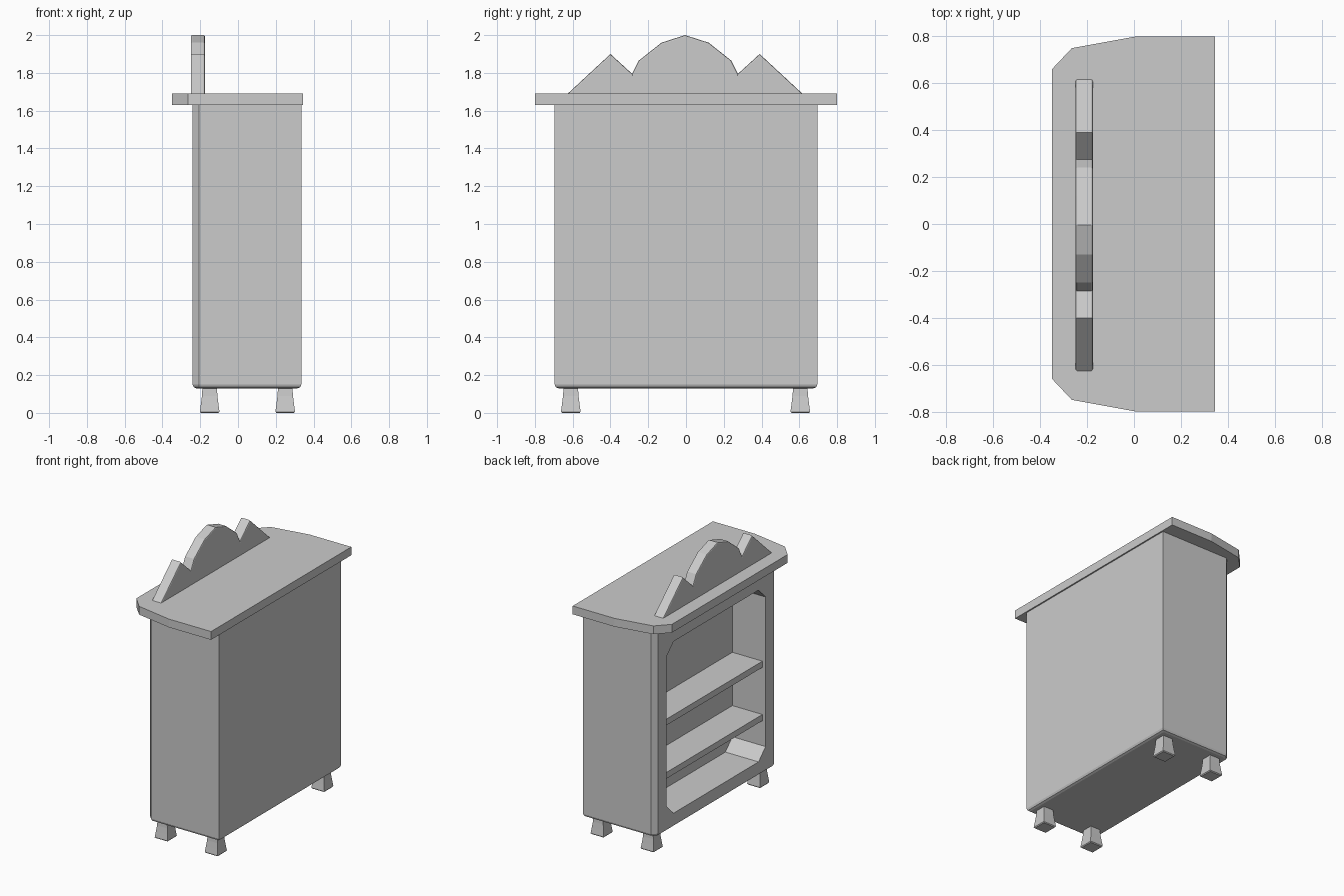
import bpy, bmesh
from mathutils import Vector

if "Cube" in bpy.data.objects:
    bpy.data.objects.remove(bpy.data.objects["Cube"])


def finish(name, bm):
    bmesh.ops.recalc_face_normals(bm, faces=bm.faces)
    mesh = bpy.data.meshes.new(name)
    bm.to_mesh(mesh)
    bm.free()
    ob = bpy.data.objects.new(name, mesh)
    bpy.context.collection.objects.link(ob)
    return ob


def prism(points, offset):
    """Extrude a closed 3D outline along an offset."""
    bm = bmesh.new()
    face = bm.faces.new([bm.verts.new(p) for p in points])
    ext = bmesh.ops.extrude_face_region(bm, geom=[face])
    verts = [g for g in ext["geom"] if isinstance(g, bmesh.types.BMVert)]
    bmesh.ops.translate(bm, verts=verts, vec=Vector(offset))
    return bm


def mirrored(half):
    """Complete an outline by mirroring it across y = 0."""
    return half + [(x, -y) for x, y in reversed(half)]


# Cabinet body: chamfered on the open side, rounded along the bottom
plan = mirrored([(0.335, 0.695), (-0.207, 0.695), (-0.24, 0.662)])
bm = prism([(x, y, 0.13) for x, y in plan], (0, 0, 1.505))
bottom = [e for e in bm.edges if all(v.co.z < 0.14 for v in e.verts)]
bmesh.ops.bevel(bm, geom=bottom, offset=0.02, segments=2, profile=0.5, affect='EDGES')
body = finish("cabinet_body", bm)

# Recess with cut corners, extruded into the body
w, lo, hi, c = 0.565, 0.23, 1.47, 0.08
recess = [(w, lo + c), (w, hi - c), (w - c, hi), (c - w, hi),
          (-w, hi - c), (-w, lo + c), (c - w, lo), (w - c, lo)]
cutter = finish("recess_cutter", prism([(-0.4, y, z) for y, z in recess], (0.425, 0, 0)))
cutter.hide_render = True
cutter.hide_viewport = True
cut = body.modifiers.new("recess", 'BOOLEAN')
cut.operation = 'DIFFERENCE'
cut.solver = 'EXACT'
cut.object = cutter

# Two shelves
for name, top in (("lower_shelf", 0.535), ("upper_shelf", 0.92)):
    outline = [(-0.215, -0.57), (0.03, -0.57), (0.03, 0.57), (-0.215, 0.57)]
    finish(name, prism([(x, y, top - 0.045) for x, y in outline], (0, 0, 0.045)))

# Top board
slab = mirrored([(0.345, 0.8), (0.01, 0.8), (-0.265, 0.75), (-0.35, 0.66)])
finish("top_board", prism([(x, y, 1.63) for x, y in slab], (0, 0, 0.06)))

# Decorative crest: two peaks beside a faceted arch
half = [(0.632, 1.68), (0.395, 1.90), (0.28, 1.795), (0.245, 1.865), (0.125, 1.96)]
crest_line = half + [(0, 2.0)] + [(-y, z) for y, z in reversed(half)]
bm = prism([(-0.25, y - 0.005, z) for y, z in crest_line], (0.075, 0, 0))
rim = [e for e in bm.edges if abs(e.verts[0].co.x - e.verts[1].co.x) < 1e-4]
bmesh.ops.bevel(bm, geom=rim, offset=0.008, segments=2, profile=0.5, affect='EDGES')
finish("crest", bm)

# Flared square feet
sections = [(0, 0.047), (0.006, 0.052), (0.05, 0.046), (0.09, 0.041), (0.14, 0.038)]
for side, y in (("left", -0.61), ("right", 0.605)):
    for end, x in (("open_side", -0.15), ("back_side", 0.25)):
        bm = bmesh.new()
        rings = [[bm.verts.new((x + sx * r, y + sy * r, z))
                  for sx, sy in ((-1, -1), (1, -1), (1, 1), (-1, 1))]
                 for z, r in sections]
        for a, b in zip(rings, rings[1:]):
            for i in range(4):
                j = (i + 1) % 4
                bm.faces.new((a[i], a[j], b[j], b[i]))
        bm.faces.new(rings[0])
        bm.faces.new(rings[-1])
        finish(f"{side}_{end}_foot", bm)
